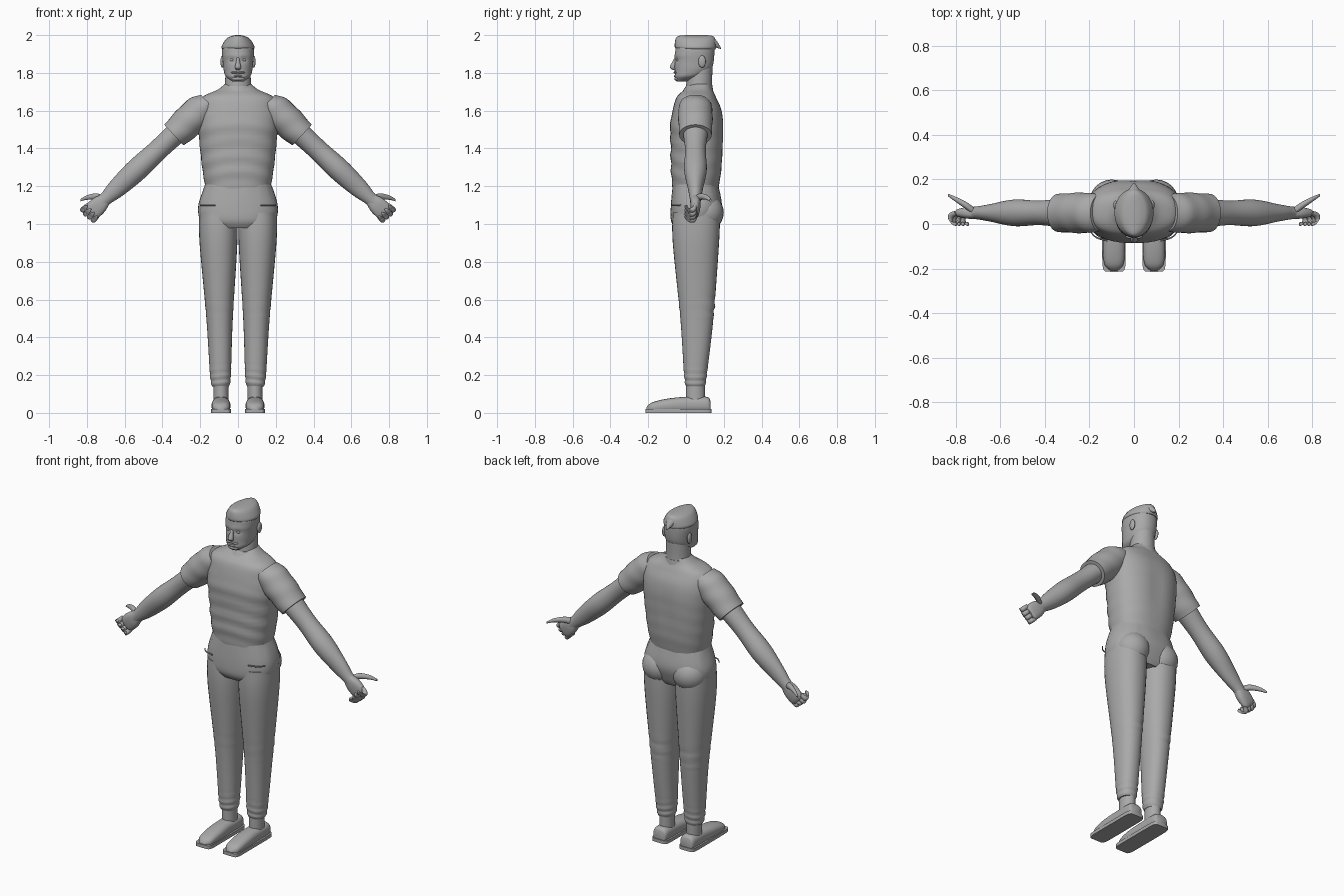
import bpy
import bmesh
from math import sin, cos, pi, exp, copysign
from mathutils import Vector

if "Cube" in bpy.data.objects:
    bpy.data.objects.remove(bpy.data.objects["Cube"])

grey = bpy.data.materials.new("plain_grey")
grey.use_nodes = True
grey.diffuse_color = (.4, .4, .4, 1)
grey.node_tree.nodes["Principled BSDF"].inputs["Base Color"].default_value = grey.diffuse_color

SIDEWAYS, BACKWARD, UPWARD = Vector((1, 0, 0)), Vector((0, 1, 0)), Vector((0, 0, 1))
SHOULDER = Vector((.2, .05, 1.6))
ARM_OUT = Vector((.73, 0, -.68)).normalized()
ARM_UP = ARM_OUT.cross(BACKWARD) * -1 if ARM_OUT.cross(BACKWARD).z < 0 else ARM_OUT.cross(BACKWARD)


def finish(name, bm, mirror):
    """Turn the bmesh into a smooth grey object, mirrored across the body if asked."""
    bmesh.ops.recalc_face_normals(bm, faces=bm.faces)
    mesh = bpy.data.meshes.new(name)
    bm.to_mesh(mesh)
    bm.free()
    mesh.materials.append(grey)
    part = bpy.data.objects.new(name, mesh)
    bpy.context.collection.objects.link(part)
    if mirror:
        modifier = part.modifiers.new("Mirror", "MIRROR")
        modifier.use_mirror_merge = False
    bpy.ops.object.select_all(action="DESELECT")
    part.select_set(True)
    bpy.context.view_layer.objects.active = part
    bpy.ops.object.shade_smooth_by_angle(angle=pi / 4)


def spline(before, start, end, after, t):
    """Smooth blend between two neighbouring section values."""
    curve = 3 * (start - end) + after - before
    bend = 2 * before - 5 * start + 4 * end - after
    return start + t / 2 * (end - before + t * (bend + t * curve))


def blend(keys, steps):
    padded = [keys[0], *keys, keys[-1]]
    smooth = []
    for group in zip(padded, padded[1:], padded[2:], padded[3:]):
        for step in range(steps):
            smooth.append([spline(*values, step / steps) for values in zip(*group)])
    return smooth + [keys[-1]]


def loft(name, sections, across, along, power=2, steps=6, sides=32, mirror=False, fold=None):
    """Skin through sections of (centre, radius across, radius along)."""
    bm = bmesh.new()
    rings = []
    for x, y, z, a, b in blend([(*centre, a, b) for centre, a, b in sections], steps):
        ring = []
        for k in range(sides):
            angle = 2 * pi * k / sides
            c, s = (copysign(abs(w) ** (2 / power), w) for w in (cos(angle), sin(angle)))
            swell = 1 + fold(z, c, s) if fold else 1
            offset = (across * a * c + along * b * s) * swell
            ring.append(bm.verts.new(Vector((x, y, z)) + offset))
        rings.append(ring)
    for lower, upper in zip(rings, rings[1:]):
        for k in range(sides):
            bm.faces.new((lower[k - 1], lower[k], upper[k], upper[k - 1]))
    bm.faces.new(rings[0])
    bm.faces.new(rings[-1])
    finish(name, bm, mirror)


def standing(name, sections, x=0, lean=0, **options):
    """Upright loft from (height, front, back, half width)."""
    keys = [(Vector((x + lean * z, (front + back) / 2, z)), half, (back - front) / 2)
            for z, front, back, half in sections]
    loft(name, keys, SIDEWAYS, BACKWARD, **options)


def arm_part(name, sections, **options):
    """Mirrored loft from (distance from the shoulder, half width, half depth)."""
    keys = [(SHOULDER + ARM_OUT * distance, wide, deep) for distance, wide, deep in sections]
    loft(name, keys, ARM_UP, BACKWARD, mirror=True, **options)


def tube(name, path, radii, across, along, mirror=False):
    """Round tapering strand along a path."""
    keys = [(Vector(point), radius, radius) for point, radius in zip(path, radii)]
    loft(name, keys, across, along, sides=14, mirror=mirror)


def ball(name, centre, size, mirror=False):
    bm = bmesh.new()
    bmesh.ops.create_uvsphere(bm, u_segments=24, v_segments=12, radius=1)
    bmesh.ops.scale(bm, vec=size, verts=bm.verts)
    bmesh.ops.translate(bm, vec=centre, verts=bm.verts)
    finish(name, bm, mirror)


def bump(value, centre, width):
    return exp(-((value - centre) / width) ** 2)


def shirt_folds(z, c, s):
    front, back = max(0, -s), max(0, s)
    creases = .02 * sin(75 * z + 3 * c * c) * bump(z, 1.36, .16) * (.3 + front)
    spine = -.05 * back * bump(c, 0, .2) * bump(z, 1.45, .15)
    chest = .04 * front * bump(z, 1.52, .06)
    return creases + spine + chest


def waist_gathers(z, c, s):
    return .01 * sin(40 * c) * bump(z, 1.17, .04)


def leg_folds(z, c, s):
    knee = bump(z, .56, .05) * (.3 + max(0, s))
    ankle = bump(z, .19, .05)
    return .04 * sin(170 * z + c) * (knee + ankle)


def sleeve_folds(z, c, s):
    return .015 * sin(90 * z + 2 * c)


def face_shape(z, c, s):
    front = max(0, -s)
    sockets = bump(z, 1.87, .015) * bump(abs(c), .4, .2)
    brow = bump(z, 1.89, .01)
    mouth = bump(z, 1.79, .005) * bump(c, 0, .4)
    return front * (.03 * brow - .07 * sockets - .04 * mouth)


# Shirt and collar
standing("shirt", [
    (1.18, -.07, .17, .17), (1.3, -.08, .19, .19), (1.5, -.08, .2, .21),
    (1.6, -.07, .19, .21), (1.67, -.05, .16, .19), (1.71, -.01, .14, .11),
    (1.74, .02, .13, .07)], power=2.4, sides=48, steps=9, fold=shirt_folds)
standing("collar", [(1.67, -.04, .15, .1), (1.73, 0, .14, .08)])

# Trousers
standing("trouser_waist", [
    (.98, -.06, .15, .15), (1.02, -.08, .17, .2), (1.1, -.08, .19, .21),
    (1.21, -.07, .17, .175)], power=2.4, sides=48, fold=waist_gathers)
ball("buttock", (.1, .1, 1.06), (.1, .1, .1), mirror=True)
standing("trouser_leg", [
    (.14, 0, .1, .045), (.2, -.01, .11, .055), (.5, -.03, .145, .07),
    (.9, -.07, .175, .1), (1.06, -.07, .18, .1)],
    x=.09, lean=.015, steps=18, mirror=True, power=2.2, fold=leg_folds)
tube("pocket_edge", [(.12, -.075, 1.1), (.17, -.06, 1.1), (.2, -.03, 1.1)],
     [.004] * 3, UPWARD, BACKWARD, mirror=True)

# Feet
standing("ankle", [(.04, 0, .1, .04), (.16, 0, .1, .04)], x=.09, mirror=True)
standing("shoe_sole", [(0, -.215, .135, .053), (.02, -.215, .135, .053)],
         x=.09, steps=1, power=8, mirror=True)
shoe = [(.13, .06, .03), (.11, .085, .045), (0, .085, .047), (-.1, .075, .05),
        (-.18, .055, .043), (-.21, .03, .015)]
loft("shoe_upper", [(Vector((.09, y, top / 2)), half, top / 2) for y, top, half in shoe],
     SIDEWAYS, UPWARD, power=2.5, mirror=True)

# Arms
arm_part("sleeve", [(-.06, .06, .08), (0, .085, .09), (.1, .085, .09), (.19, .075, .085)],
         fold=sleeve_folds)
arm_part("bare_arm", [(.14, .06, .07), (.3, .055, .055), (.46, .06, .06), (.6, .05, .04),
                      (.68, .036, .03), (.72, .036, .027)])

# Hands with curled fingers and an outstretched thumb
arm_part("palm", [(.68, .03, .025), (.73, .046, .027), (.78, .046, .02), (.8, .03, .01)],
         power=2.5)
for place, finger in enumerate(("index", "middle", "ring", "little")):
    knuckle = SHOULDER + ARM_OUT * .78 + ARM_UP * (.04 - .026 * place)
    reach = .04 - .004 * abs(place - 1)
    curl = [knuckle + ARM_OUT * reach * out - BACKWARD * forward
            for out, forward in ((0, 0), (.8, .01), (1, .03), (.4, .05), (0, .045))]
    tube(finger + "_finger", curl, (.012, .014, .013, .012, .005),
         ARM_UP, (ARM_OUT + BACKWARD).normalized(), mirror=True)
tube("thumb", [(.71, .05, 1.13), (.75, .08, 1.145), (.8, .11, 1.14), (.835, .13, 1.125)],
     (.018, .017, .012, .006), UPWARD, BACKWARD, mirror=True)

# Neck and head
standing("neck", [(1.66, 0, .16, .075), (1.72, 0, .14, .07), (1.83, .01, .14, .065)])
standing("head", [
    (1.755, -.05, .01, .03), (1.78, -.06, .08, .064), (1.81, -.06, .125, .075),
    (1.85, -.06, .145, .08), (1.93, -.055, .15, .083), (1.98, -.04, .14, .05),
    (1.99, 0, .1, .02)], sides=48, steps=9, power=2.2, fold=face_shape)
standing("hair_cap", [
    (1.925, -.05, .155, .083), (1.94, -.06, .16, .087), (1.98, -.055, .155, .063),
    (1.995, -.04, .14, .035), (2, 0, .11, .01)])
tube("hair_tuft", [(0, .11, 1.97), (0, .15, 1.96), (0, .185, 1.93)],
     (.03, .025, .004), SIDEWAYS, UPWARD)

# Face
tube("nose", [(0, -.05, 1.885), (0, -.062, 1.86), (0, -.07, 1.83), (0, -.06, 1.815)],
     (.008, .01, .016, .009), SIDEWAYS, BACKWARD)
ball("eye", (.03, -.04, 1.868), (.014, .011, .009), mirror=True)
ball("moustache", (.016, -.054, 1.802), (.022, .012, .006), mirror=True)
ball("lower_lip", (0, -.055, 1.783), (.022, .01, .006))
ball("chin_beard", (0, -.042, 1.77), (.036, .02, .014))
ball("ear", (.083, .085, 1.86), (.01, .02, .032), mirror=True)
